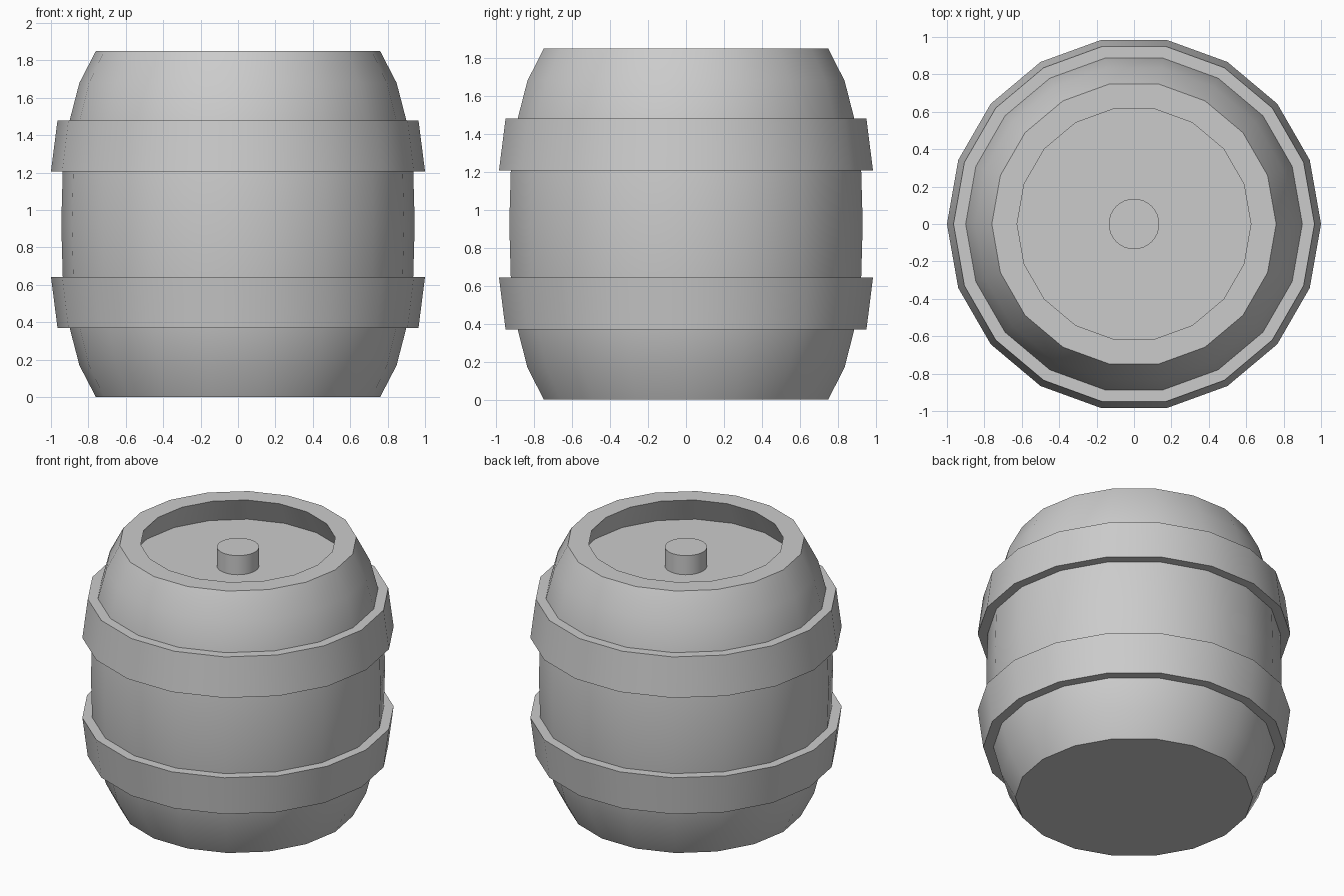
import bpy, bmesh
from math import cos, sin, tau, radians

if "Cube" in bpy.data.objects:
    bpy.data.objects.remove(bpy.data.objects["Cube"])

SIDES = 18
HEIGHT = 1.85


def lathe(name, profile, sides=SIDES, closed=False):
    """Revolve (radius, z) points around z; open profiles are capped flat at both ends."""
    bm = bmesh.new()
    rings = [[bm.verts.new((r * cos(tau * i / sides), r * sin(tau * i / sides), z))
              for i in range(sides)] for r, z in profile]
    pairs = list(zip(rings, rings[1:]))
    if closed:
        pairs.append((rings[-1], rings[0]))
    else:
        bm.faces.new(rings[0][::-1])
        bm.faces.new(rings[-1])
    for a, b in pairs:
        for i in range(sides):
            j = (i + 1) % sides
            bm.faces.new((a[i], a[j], b[j], b[i]))
    bmesh.ops.recalc_face_normals(bm, faces=bm.faces)
    mesh = bpy.data.meshes.new(name)
    bm.to_mesh(mesh)
    bm.free()
    obj = bpy.data.objects.new(name, mesh)
    bpy.context.collection.objects.link(obj)
    bpy.ops.object.select_all(action='DESELECT')
    obj.select_set(True)
    bpy.context.view_layer.objects.active = obj
    bpy.ops.object.shade_smooth_by_angle(angle=radians(32))
    return obj


# barrel body: bulging staves mirrored about mid height, then the undercut lid recess
lower = [(0.76, 0), (0.848, 0.17), (0.90, 0.37), (0.937, 0.645)]
upper = [(r, HEIGHT - z) for r, z in reversed(lower)]
recess = [(0.625, HEIGHT), (0.71, 1.675)]
lathe("barrel_body", lower + [(0.945, HEIGHT / 2)] + upper + recess)

# hoops: wedge-shaped bands, widest towards the middle of the barrel
hoop = [(0.89, 0.37), (0.965, 0.37), (1.0, 0.643), (0.925, 0.643)]
lathe("lower_hoop", hoop, closed=True)
lathe("upper_hoop", [(r, HEIGHT - z) for r, z in hoop], closed=True)

# bung standing in the middle of the lid
lathe("bung", [(0.135, 1.67), (0.135, 1.81)], sides=32)
